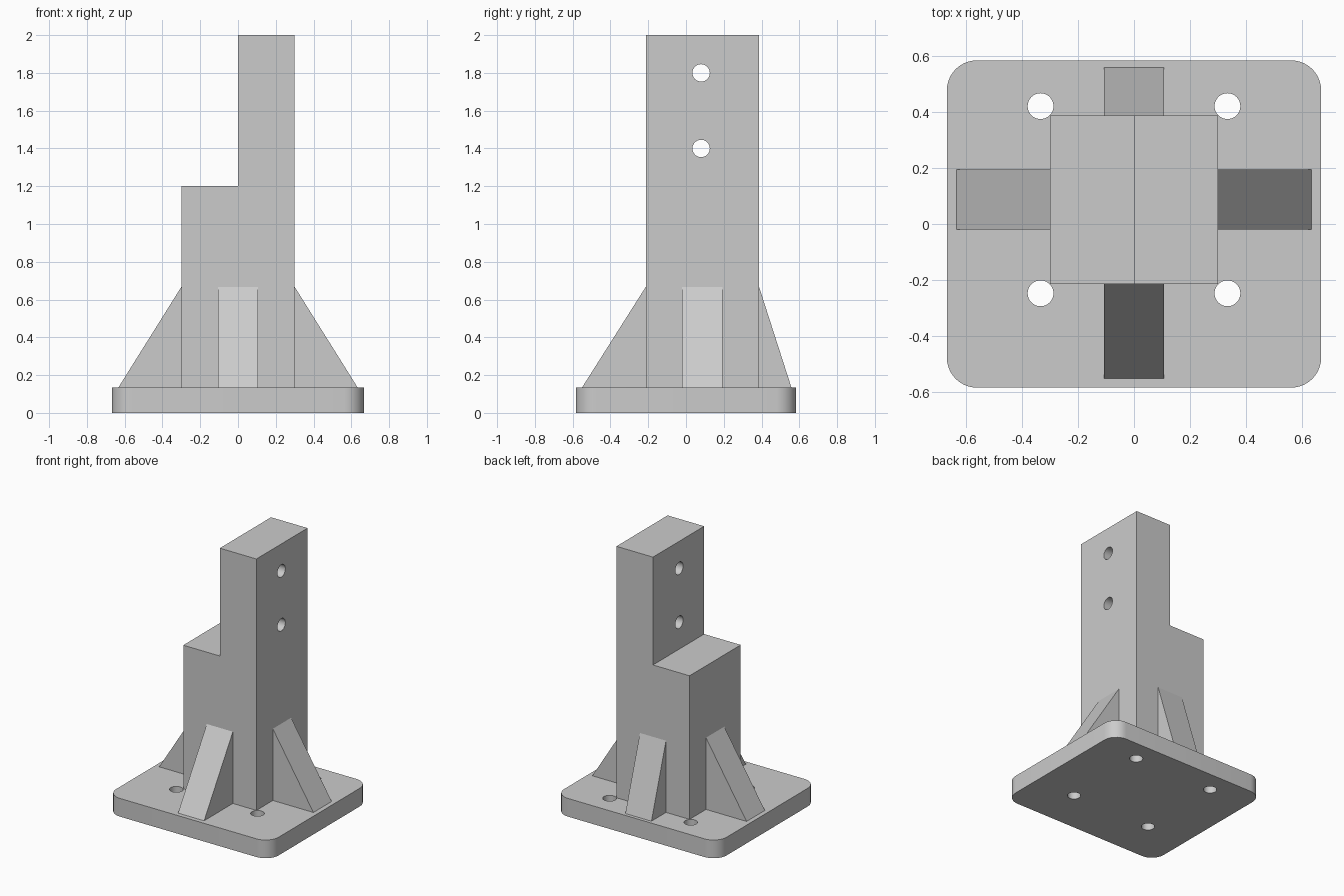
import bpy, bmesh, math
from mathutils import Vector

old = bpy.data.objects.get("Cube")
if old:
    bpy.data.objects.remove(old, do_unlink=True)

grey = bpy.data.materials.new("plain grey")
grey.use_nodes = True
colour = (0.6, 0.6, 0.6, 1)
grey.diffuse_color = colour
grey.node_tree.nodes["Principled BSDF"].inputs["Base Color"].default_value = colour


def prism(name, points, offset):
    """Extrude a planar outline along an offset vector."""
    bm = bmesh.new()
    face = bm.faces.new([bm.verts.new(p) for p in points])
    out = bmesh.ops.extrude_face_region(bm, geom=[face])
    moved = [v for v in out["geom"] if isinstance(v, bmesh.types.BMVert)]
    bmesh.ops.translate(bm, verts=moved, vec=Vector(offset))
    bmesh.ops.recalc_face_normals(bm, faces=bm.faces)
    mesh = bpy.data.meshes.new(name)
    bm.to_mesh(mesh)
    bm.free()
    obj = bpy.data.objects.new(name, mesh)
    bpy.context.collection.objects.link(obj)
    mesh.materials.append(grey)
    return obj


def activate(obj):
    bpy.ops.object.select_all(action="DESELECT")
    obj.select_set(True)
    bpy.context.view_layer.objects.active = obj


def drill(obj, centres, radius, depth, rotation=(0, 0, 0)):
    """Cut round through-holes, then discard the cutters."""
    for centre in centres:
        bpy.ops.mesh.primitive_cylinder_add(vertices=40, radius=radius, depth=depth,
                                            location=centre, rotation=rotation)
        cutter = bpy.context.object
        cutter.hide_render = True
        cutter.data.materials.append(grey)
        activate(obj)
        mod = obj.modifiers.new("hole", "BOOLEAN")
        mod.operation, mod.solver, mod.object = "DIFFERENCE", "EXACT", cutter
        bpy.ops.object.modifier_apply(modifier=mod.name)
        bpy.data.objects.remove(cutter, do_unlink=True)


def smooth(obj):
    activate(obj)
    bpy.ops.object.shade_smooth_by_angle(angle=math.radians(30))


# Base plate with rounded vertical corners and four bolt holes
TOP = 0.135
px, py = 0.667, 0.583
plate = prism("base_plate", [(-px, -py, 0), (px, -py, 0), (px, py, 0), (-px, py, 0)],
              (0, 0, TOP))
bm = bmesh.new()
bm.from_mesh(plate.data)
upright = [e for e in bm.edges if abs(e.verts[0].co.z - e.verts[1].co.z) > 0.1]
bmesh.ops.bevel(bm, geom=upright, offset=0.107, segments=10, profile=0.5, affect="EDGES")
bm.to_mesh(plate.data)
bm.free()
drill(plate, [(x, y, TOP / 2) for x in (-0.333, 0.333) for y in (-0.247, 0.42)], 0.046, 1)
smooth(plate)

# Stepped post with two cross holes in its tall half
w, front, back = 0.3, -0.213, 0.387
outline = [(-w, TOP), (w, TOP), (w, 2), (0, 2), (0, 1.2), (-w, 1.2)]
post = prism("stepped_post", [(x, front, z) for x, z in outline], (0, back - front, 0))
drill(post, [(0.15, 0.08, z) for z in (1.4, 1.8)], 0.046, 1, (0, math.pi / 2, 0))
smooth(post)

# Triangular ribs bracing each side of the post
half, rib_top, mid = 0.107, 0.667, (front + back) / 2
for name, s in (("left_rib", 1), ("right_rib", -1)):
    prism(name, [(s * w, mid - half, TOP), (s * 0.633, mid - half, TOP),
                 (s * w, mid - half, rib_top)], (0, 2 * half, 0))
for name, inner, outer in (("front_rib", front, -0.55), ("back_rib", back, 0.558)):
    prism(name, [(-half, inner, TOP), (-half, outer, TOP), (-half, inner, rib_top)],
          (2 * half, 0, 0))
